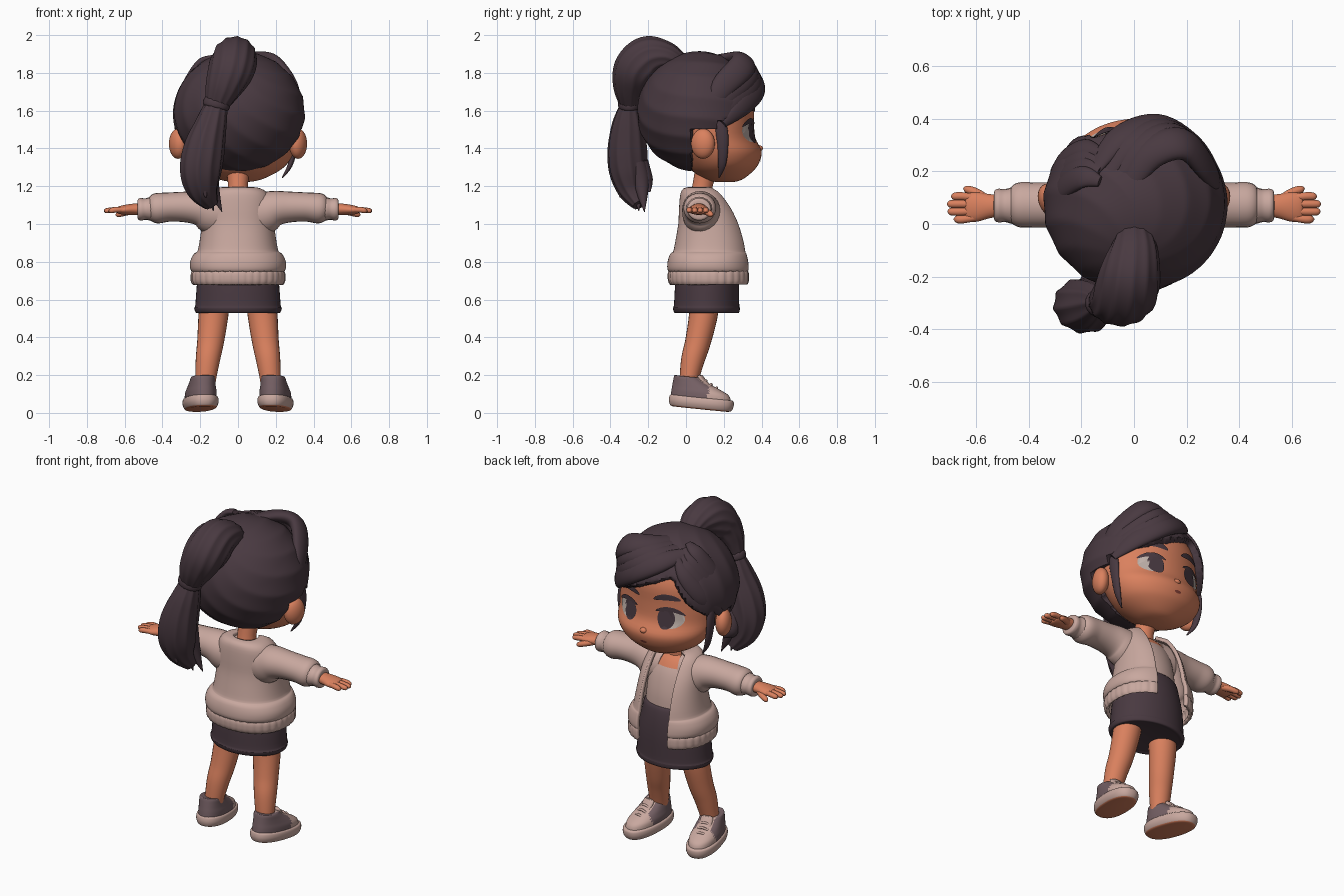
import bpy, bmesh, math
from mathutils import Vector, Matrix
from mathutils.bvhtree import BVHTree

cube = bpy.data.objects.get("Cube")
if cube:
    bpy.data.objects.remove(cube, do_unlink=True)


def material(name, *rgb):
    m = bpy.data.materials.new(name)
    m.use_nodes = True
    m.diffuse_color = (*rgb, 1)
    m.node_tree.nodes["Principled BSDF"].inputs["Base Color"].default_value = (*rgb, 1)
    return m


SKIN = material("warm skin", 0.7, 0.218, 0.112)
HAIR = material("dark plum", 0.066, 0.041, 0.052)
CLOTH = material("dusty cream", 0.58, 0.39, 0.345)
GREY = material("shoe grey", 0.18, 0.118, 0.13)
WHITE = material("eye white", 0.55, 0.46, 0.42)
LIP = material("lip brown", 0.22, 0.05, 0.035)


def finish(name, bm, *mats):
    bmesh.ops.recalc_face_normals(bm, faces=bm.faces)
    me = bpy.data.meshes.new(name)
    bm.to_mesh(me)
    bm.free()
    for m in mats:
        me.materials.append(m)
    ob = bpy.data.objects.new(name, me)
    bpy.context.collection.objects.link(ob)
    bpy.ops.object.select_all(action='DESELECT')
    ob.select_set(True)
    bpy.context.view_layer.objects.active = ob
    bpy.ops.object.shade_smooth_by_angle(angle=math.radians(50))
    return ob


def resample(rows, k):
    """Smooth curve through rows of numbers."""
    out = []
    for i in range(len(rows) - 1):
        a, b = rows[max(i - 1, 0)], rows[i]
        c, d = rows[i + 1], rows[min(i + 2, len(rows) - 1)]
        for j in range(k):
            t = j / k
            out.append([q + t / 2 * (r - p + t * (2*p - 5*q + 4*r - s + t * (3*(q - r) + s - p)))
                        for p, q, r, s in zip(a, b, c, d)])
    return out + [list(rows[-1])]


def skin_rings(rings, closed=True):
    bm = bmesh.new()
    vs = [[bm.verts.new(p) for p in ring] for ring in rings]
    n = len(vs[0])
    for a, b in zip(vs, vs[1:]):
        for i in range(n if closed else n - 1):
            j = (i + 1) % n
            bm.faces.new((a[i], a[j], b[j], b[i]))
    if closed:
        bm.faces.new(vs[0])
        bm.faces.new(vs[-1])
    bmesh.ops.recalc_face_normals(bm, faces=bm.faces)
    return bm


def loft(rows, n=48, k=4, cx=0.0, power=1.0, gap=0.0):
    """Stack of rounded sections; each row is z, half width, back y, front y."""
    rings = []
    for z, rx, yb, yf in resample(rows, k):
        rx = max(rx, 0.003)
        a0 = math.asin(min(gap / rx, 0.75)) if gap else 0
        steps = n + 1 if gap else n
        ring = []
        for i in range(steps):
            a = a0 + (math.tau - 2 * a0) * i / n
            s, c = math.sin(a), math.cos(a)
            ring.append((cx + rx * math.copysign(abs(s) ** power, s),
                         (yb + yf) / 2 + (yf - yb) / 2 * math.copysign(abs(c) ** power, c), z))
        rings.append(ring)
    return skin_rings(rings, not gap)


def tube(name, path, mat, out=lambda p: Vector((1, 0, 0)), n=24, k=6, flutes=0, depth=0.0):
    """Swept tube; each row is x, y, z, radius along out, radius across."""
    rows = resample(path, k)
    pts = [Vector(r[:3]) for r in rows]
    rings = []
    for i, (p, r) in enumerate(zip(pts, rows)):
        t = (pts[min(i + 1, len(pts) - 1)] - pts[max(i - 1, 0)]).normalized()
        u = out(p)
        u = (u - t * u.dot(t)).normalized()
        w = t.cross(u)
        ring = []
        for j in range(n):
            a = math.tau * j / n
            f = 1 - depth * abs(math.sin(flutes * a / 2 + i * 0.04)) if flutes else 1
            ring.append(p + u * max(r[3], 0.002) * f * math.cos(a) + w * max(r[4], 0.002) * f * math.sin(a))
        rings.append(ring)
    return finish(name, skin_rings(rings), mat)


def ball(name, loc, size, mat, rot=0.0):
    bm = bmesh.new()
    bmesh.ops.create_uvsphere(bm, u_segments=24, v_segments=16, radius=1)
    bm.transform(Matrix.Translation(loc) @ Matrix.Rotation(rot, 4, 'Z') @ Matrix.Diagonal((*size, 1)))
    return finish(name, bm, mat)


def flip(path, s):
    return [(s * r[0], *r[1:]) for r in path]


# Head
face_bm = loft([(1.222, .04, .16, .25), (1.235, .11, .11, .297), (1.275, .195, .04, .35), (1.32, .25, .0, .385),
                (1.385, .285, -.04, .4), (1.46, .297, -.08, .366), (1.56, .30, -.1, .36),
                (1.68, .27, -.08, .36), (1.78, .19, -.04, .31), (1.84, .06, .05, .2)], cx=.012)
surface = BVHTree.FromBMesh(face_bm)
finish("head", face_bm, SKIN)
ball("nose", (.015, .387, 1.4), (.022, .02, .017), SKIN)
tube("neck", [(0, .075, 1.1, .075, .065), (0, .085, 1.19, .053, .053), (0, .11, 1.3, .065, .06)], SKIN)


def plate(name, x, z, w, h, mat, lift, tilt=0.0, bend=0.0):
    """Thin oval laid on the face."""
    rings = []
    for f in (1, .75, .5, .25, .02):
        ring = []
        for i in range(28):
            a = math.tau * i / 28
            u, v = w * f * math.cos(a), h * f * math.sin(a)
            v -= bend * u * u
            px, pz = x + u * math.cos(tilt) - v * math.sin(tilt), z + u * math.sin(tilt) + v * math.cos(tilt)
            hit = surface.ray_cast(Vector((px, 2, pz)), Vector((0, -1, 0)))[0]
            ring.append((px, (hit.y if hit else .2) + lift, pz))
        rings.append(ring)
    finish(name, skin_rings(rings), mat)


for s, side in ((1, "left"), (-1, "right")):
    plate(side + "_eye_white", .012 + s * .148, 1.49, .066, .056, WHITE, .003)
    plate(side + "_iris", .012 + s * .12, 1.49, .048, .062, HAIR, .006)
    plate(side + "_lashes", .012 + s * .142, 1.547, .08, .013, HAIR, .008, -s * .1, 4)
    plate(side + "_brow", .012 + s * .12, 1.618, .074, .018, HAIR, .007, s * .04, 3)
    ball(side + "_ear", (s * .318, .09, 1.425), (.045, .065, .08), SKIN, -s * .35)
plate("mouth", .012, 1.335, .022, .008, LIP, .004)

# Hair cap: flowing grooves, sunk into the head below the hairline
CENTRE = Vector((.005, .075, 1.585))
ROOT = Vector((-.02, -.6, .78)).normalized()


def hairline(x, y):
    if y > .17:
        return 1.745 - .42 * (x + .14) if x > -.14 else 1.745 - 1.6 * (-.14 - x)
    return 1.5 if y > .035 else 1.28


def radial(p):
    return p - CENTRE


bm = bmesh.new()
bmesh.ops.create_uvsphere(bm, u_segments=112, v_segments=80, radius=1)
side_a = ROOT.orthogonal().normalized()
side_b = ROOT.cross(side_a)
for v in bm.verts:
    d = v.co.normalized()
    swirl = math.atan2(d.dot(side_b), d.dot(side_a)) + 1.1 * d.dot(ROOT)
    r = 1 - .018 * abs(math.sin(6 * swirl)) * min(1, 2 * (1 - abs(d.dot(ROOT))))
    p = CENTRE + Vector((.352 * d.x, .335 * d.y, (.33 if d.z > 0 else .31) * d.z)) * r
    t = min(1, max(0, (hairline(p.x, p.y) - p.z) / .02))
    v.co = CENTRE + (p - CENTRE) * (1 - .25 * t)
finish("hair_cap", bm, HAIR)

# Swept fringe and side locks
for i in range(4):
    e = i * .036
    tube("fringe_lock", [(-.15 + e, .21 - e, 1.85 + e * .2, .012, .03), (-.05 + e, .325 - e * .6, 1.81 + e * .6, .033, .06),
                         (.1 + e * .8, .368 - e * .6, 1.735 + e, .04, .072), (.235 + e * .5, .3 - e, 1.635 + e * .8, .03, .062),
                         (.318, .2 - e * .6, 1.53 + e * .5, .01, .02)], HAIR, radial)
for i in range(4):
    e = i * .036
    tube("side_sweep", [(-.13, .27 - e, 1.83 + e * .5, .012, .02), (-.2, .285 - e, 1.74 + e, .022, .045),
                        (-.275, .235 - e, 1.62 + e, .024, .05), (-.328, .13 - e, 1.5 + e, .006, .02)], HAIR, radial)
for s, side in ((1, "left"), (-1, "right")):
    tube(side + "_face_lock", flip([(.285, .15, 1.6, .02, .03), (.3, .185, 1.5, .018, .035), (.297, .195, 1.4, .016, .028),
                                    (.275, .19, 1.31, .013, .02), (.235, .175, 1.245, .003, .003)], s), HAIR)

# Ponytail
tube("ponytail_top", [(.0, -.02, 1.84, .06, .05), (.0, -.1, 1.885, .095, .08), (-.015, -.19, 1.88, .118, .12),
                      (-.035, -.265, 1.82, .125, .12), (-.075, -.295, 1.73, .102, .094), (-.115, -.3, 1.63, .065, .053)],
     HAIR, n=72, flutes=12, depth=.06)
tube("hair_tie", [(-.108, -.3, 1.655, .05, .04), (-.11, -.3, 1.65, .07, .058), (-.118, -.3, 1.62, .07, .058),
                  (-.12, -.3, 1.612, .05, .04)], HAIR)
tube("ponytail_tail", [(-.115, -.3, 1.63, .062, .052), (-.142, -.305, 1.53, .085, .088), (-.178, -.31, 1.4, .11, .108),
                       (-.197, -.305, 1.28, .113, .104), (-.185, -.285, 1.18, .085, .078), (-.14, -.25, 1.1, .04, .035)],
     HAIR, n=72, flutes=10, depth=.08)
for x, y, z in ((-.085, -.22, 1.065), (-.13, -.25, 1.07), (-.21, -.29, 1.1), (-.12, -.19, 1.17), (-.17, -.35, 1.14)):
    tube("tail_tip", [((x - .19) / 2, (y - .3) / 2, 1.33, .04, .045), (x * .5 - .1, y * .7 - .085, 1.22, .042, .045),
                      (x, y, z, .002, .002)], HAIR)

# Shirt with a scooped neckline, and skirt
bm = loft([(.84, .165, .01, .245), (.95, .16, .01, .235), (1.06, .15, .01, .205),
           (1.13, .12, .01, .165), (1.16, .07, .03, .13)])
for f in bm.faces:
    f.material_index = int(f.calc_center_median().z > 1.1)
finish("shirt", bm, CLOTH, SKIN)
finish("skirt", loft([(.535, .2, -.04, .255), (.53, .222, -.06, .28), (.555, .232, -.07, .285), (.57, .226, -.064, .282),
                      (.7, .215, -.055, .28), (.8, .19, -.03, .27), (.87, .172, .0, .252), (.88, .15, .02, .23)]), HAIR)

# Open jacket with puffed waist and ribbed hem
bm = loft([(1.185, .07, .02, .14), (1.178, .115, -.008, .165), (1.15, .152, -.02, .195), (1.08, .172, -.026, .245),
           (1.0, .18, -.03, .285), (.91, .192, -.045, .312), (.85, .205, -.058, .322), (.835, .225, -.075, .326),
           (.8, .242, -.086, .332), (.765, .242, -.088, .335), (.75, .232, -.08, .332), (.735, .238, -.085, .335),
           (.7, .238, -.083, .335), (.685, .23, -.074, .33)], n=144, k=3, power=.88, gap=.09)
for v in bm.verts:
    if v.co.z < .75:
        a = math.atan2(v.co.x, v.co.y - .12)
        v.co.xy += Vector((math.sin(a), math.cos(a))) * .002 * math.sin(36 * a)
jacket = finish("jacket", bm, CLOTH)
shell = jacket.modifiers.new("thickness", 'SOLIDIFY')
shell.thickness, shell.offset = .022, 0

# Limbs
up = lambda p: Vector((0, 0, 1))
for s, side in ((1, "left"), (-1, "right")):
    tube(side + "_sleeve", flip([(.07, .085, 1.05, .125, .1), (.14, .082, 1.062, .115, .102), (.2, .076, 1.083, .094, .096),
                                 (.27, .073, 1.09, .082, .087), (.36, .072, 1.09, .077, .085), (.43, .073, 1.083, .08, .086),
                                 (.462, .073, 1.08, .066, .072), (.47, .073, 1.08, .05, .05)], s), CLOTH, up)
    tube(side + "_cuff", flip([(.45, .07, 1.08, .05, .05), (.46, .07, 1.08, .064, .07), (.49, .07, 1.079, .058, .064),
                               (.515, .07, 1.078, .062, .066), (.53, .07, 1.078, .054, .058), (.533, .07, 1.078, .03, .03)], s),
         CLOTH, up, n=40, flutes=20, depth=.05)
    tube(side + "_palm", flip([(.5, .07, 1.078, .032, .04), (.55, .068, 1.078, .03, .046), (.6, .065, 1.075, .026, .056),
                               (.635, .06, 1.073, .018, .05), (.645, .06, 1.073, .005, .03)], s), SKIN, up)
    for i, tip in enumerate((.685, .708, .71, .695)):
        y = .018 + i * .029
        tube(side + "_finger", flip([(.6, y * .85 + .01, 1.076, .014, .014), (.65, y, 1.075, .015, .0155),
                                     (tip - .012, y, 1.07, .013, .014), (tip, y, 1.068, .003, .003)], s), SKIN, up, n=12)
    tube(side + "_thumb", flip([(.56, .09, 1.07, .018, .02), (.6, .118, 1.06, .017, .018), (.635, .132, 1.05, .014, .014),
                                (.648, .135, 1.047, .003, .003)], s), SKIN, up, n=12)
    tube(side + "_leg", flip([(.118, .1, .64, .08, .08), (.13, .092, .52, .079, .076), (.145, .064, .38, .071, .068),
                              (.16, .036, .28, .064, .062), (.172, .016, .17, .054, .05), (.178, .015, .1, .05, .045)], s), SKIN)

    # Shoe: pitched toe-down and turned out
    place = (Matrix.Translation((s * .185, 0, .028)) @ Matrix.Rotation(-s * .16, 4, 'Z') @ Matrix.Rotation(-.1, 4, 'X'))
    sole = loft([(0, .066, -.07, .225), (.006, .08, -.085, .243), (.03, .09, -.094, .252),
                 (.055, .088, -.092, .25), (.062, .078, -.084, .24)], power=.85)
    for f in sole.faces:
        f.material_index = int(f.normal.z < -.6)
    sole.transform(place)
    finish(side + "_sole", sole, CLOTH, SKIN)
    upper = loft([(.05, .08, -.087, .238), (.085, .08, -.086, .222), (.11, .074, -.084, .175),
                  (.135, .068, -.082, .115), (.155, .064, -.08, .075), (.165, .058, -.076, .06), (.163, .045, -.06, .04)],
                 power=.9)
    for f in upper.faces:
        c = f.calc_center_median()
        f.material_index = int(c.y > .125 or (c.y > .02 and abs(c.x) < .042 and c.z > .09))
    upper.transform(place)
    finish(side + "_shoe_upper", upper, GREY, CLOTH)
    tongue = tube(side + "_tongue", [(0, .13, .11, .03, .012), (0, .085, .143, .036, .014), (0, .06, .17, .036, .014),
                                     (0, .056, .178, .02, .006)], CLOTH)
    tongue.data.transform(place)
    for i in range(3):
        y, z = .085 + i * .03, .153 - i * .016
        lace = tube(side + "_lace", [(-.045, y, z - .022, .007, .007), (0, y + .008, z, .007, .007),
                                     (.045, y, z - .022, .007, .007)], CLOTH, up, n=8)
        lace.data.transform(place)
